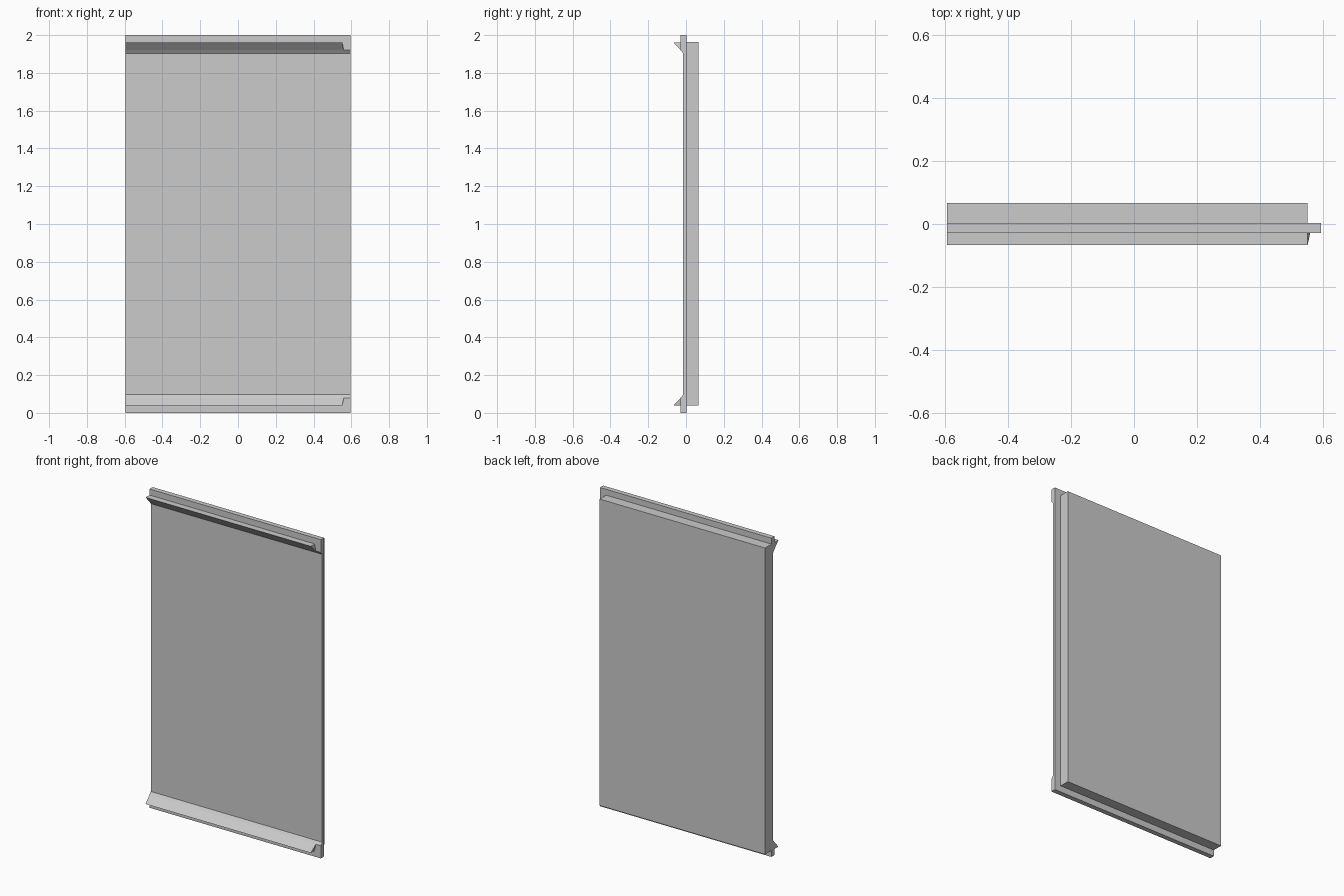
import bpy
import bmesh

if "Cube" in bpy.data.objects:
    bpy.data.objects.remove(bpy.data.objects["Cube"], do_unlink=True)

HALF_W, HEIGHT = 0.595, 2.0
LEFT_STOP = 0.552        # where the lips and the core end on the left
BACK, FRONT, RECESS = 0.003, -0.028, -0.015
TIP = -0.067

grey = bpy.data.materials.new("light_grey")
grey.use_nodes = True
colour = (0.6, 0.6, 0.6, 1)
grey.diffuse_color = colour
grey.node_tree.nodes["Principled BSDF"].inputs["Base Color"].default_value = colour


def extrude_profile(name, profile, x0, x1, end_shift=None):
    """Sweep a (y, z) profile along x; end_shift moves single points of the left end."""
    shift = end_shift or [0] * len(profile)
    bm = bmesh.new()
    a = [bm.verts.new((x0, y, z)) for y, z in profile]
    b = [bm.verts.new((x1 + s, y, z)) for (y, z), s in zip(profile, shift)]
    bm.faces.new(a)
    bm.faces.new(b[::-1])
    n = len(profile)
    for i in range(n):
        j = (i + 1) % n
        bm.faces.new((a[i], b[i], b[j], a[j]))
    bmesh.ops.recalc_face_normals(bm, faces=bm.faces)
    mesh = bpy.data.meshes.new(name)
    bm.to_mesh(mesh)
    bm.free()
    mesh.materials.append(grey)
    obj = bpy.data.objects.new(name, mesh)
    bpy.context.collection.objects.link(obj)
    return obj


def flip(profile):
    return [(y, HEIGHT - z) for y, z in profile]


# Front sheet: thick rails at both ends, sloping into a recessed field
lower = [(BACK, 0), (FRONT, 0), (FRONT, 0.08), (RECESS, 0.097)]
extrude_profile("front_sheet", lower + flip(lower)[::-1], -HALF_W, HALF_W)

# Insulating core behind the sheet
core = [(BACK, 0.04), (0.067, 0.04), (0.067, 1.963), (BACK, 1.963)]
extrude_profile("back_core", core, -HALF_W, LEFT_STOP)

# Wedge lips that continue the rail slopes outward
lip = [(FRONT, 0.038), (TIP, 0.038), (FRONT, 0.08)]
ends = [0, 0, 0.008]
extrude_profile("bottom_lip", lip, -HALF_W, LEFT_STOP, ends)
extrude_profile("top_lip", flip(lip), -HALF_W, LEFT_STOP, ends)
